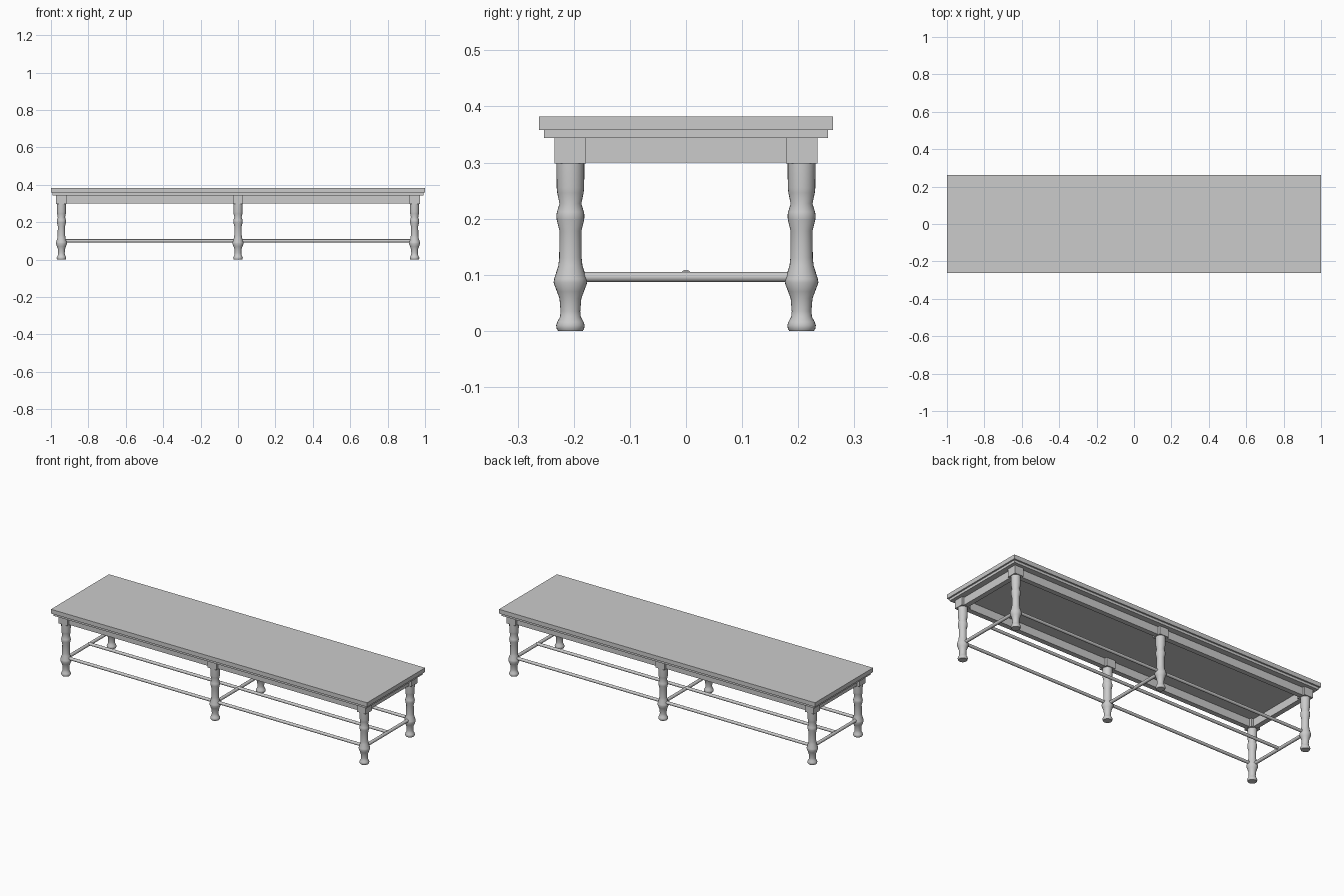
import bpy, bmesh
from math import sin, cos, pi
from mathutils import Vector

if "Cube" in bpy.data.objects:
    bpy.data.objects.remove(bpy.data.objects["Cube"])

LEG_X, LEG_Y = 0.944, 0.206


def finish(name, bm, smooth=False):
    bmesh.ops.recalc_face_normals(bm, faces=bm.faces)
    mesh = bpy.data.meshes.new(name)
    bm.to_mesh(mesh)
    bm.free()
    ob = bpy.data.objects.new(name, mesh)
    bpy.context.collection.objects.link(ob)
    if smooth:
        bpy.ops.object.select_all(action='DESELECT')
        ob.select_set(True)
        bpy.context.view_layer.objects.active = ob
        bpy.ops.object.shade_smooth_by_angle(angle=0.6)
    return ob


def box(name, half_x, half_y, z0, z1, x=0, y=0):
    bm = bmesh.new()
    bmesh.ops.create_cube(bm, size=1)
    for v in bm.verts:
        v.co = Vector((x + v.co.x * 2 * half_x, y + v.co.y * 2 * half_y,
                       z0 + (v.co.z + 0.5) * (z1 - z0)))
    return finish(name, bm)


def turned(name, profile, x, y, sides=24):
    bm = bmesh.new()
    rings = [[bm.verts.new((x + r * cos(2 * pi * i / sides),
                            y + r * sin(2 * pi * i / sides), z))
              for i in range(sides)] for r, z in profile]
    for a, b in zip(rings, rings[1:]):
        for i in range(sides):
            j = (i + 1) % sides
            bm.faces.new((a[i], a[j], b[j], b[i]))
    bm.faces.new(rings[0])
    bm.faces.new(rings[-1])
    return finish(name, bm, True)


def rod(name, start, end, radius):
    start, end = Vector(start), Vector(end)
    axis = end - start
    bm = bmesh.new()
    bmesh.ops.create_cone(bm, cap_ends=True, segments=16, radius1=radius,
                          radius2=radius, depth=axis.length)
    turn = axis.to_track_quat('Z', 'Y')
    for v in bm.verts:
        v.co = turn @ v.co + (start + end) / 2
    return finish(name, bm, True)


# Table top and the moulding under it
box("table_top", 1.0, 0.262, 0.358, 0.382)
box("top_moulding", 0.991, 0.253, 0.344, 0.358)

# Apron frame
for s, side in ((-1, "front"), (1, "back")):
    box(side + "_apron", LEG_X, 0.014, 0.300, 0.344, y=s * LEG_Y)
for s, side in ((-1, "left"), (1, "right")):
    box(side + "_apron", 0.014, LEG_Y, 0.300, 0.344, x=s * LEG_X)

# Turned legs with square blocks on top
leg_profile = [(0.022, 0), (0.0245, 0.004), (0.0255, 0.010), (0.0235, 0.016),
               (0.0185, 0.025), (0.0175, 0.035), (0.0195, 0.058),
               (0.024, 0.070), (0.030, 0.086), (0.029, 0.093),
               (0.0215, 0.116), (0.020, 0.130), (0.0195, 0.178),
               (0.0245, 0.198), (0.025, 0.206), (0.024, 0.212),
               (0.0195, 0.227), (0.0235, 0.246), (0.0245, 0.255),
               (0.025, 0.300)]
for x, column in ((-LEG_X, "left"), (0, "middle"), (LEG_X, "right")):
    for s, row in ((-1, "front"), (1, "back")):
        turned(f"{row}_{column}_leg", leg_profile, x, s * LEG_Y)
        box(f"{row}_{column}_leg_block", 0.028, 0.028, 0.298, 0.344, x, s * LEG_Y)
    # Cross stretcher between each pair of legs
    rod(column + "_cross_stretcher", (x, -LEG_Y, 0.096), (x, LEG_Y, 0.096), 0.009)

# Long stretchers along the table
for y, row in ((-LEG_Y, "front"), (0, "centre"), (LEG_Y, "back")):
    rod(row + "_long_stretcher", (-LEG_X, y, 0.1005), (LEG_X, y, 0.1005), 0.0085)
